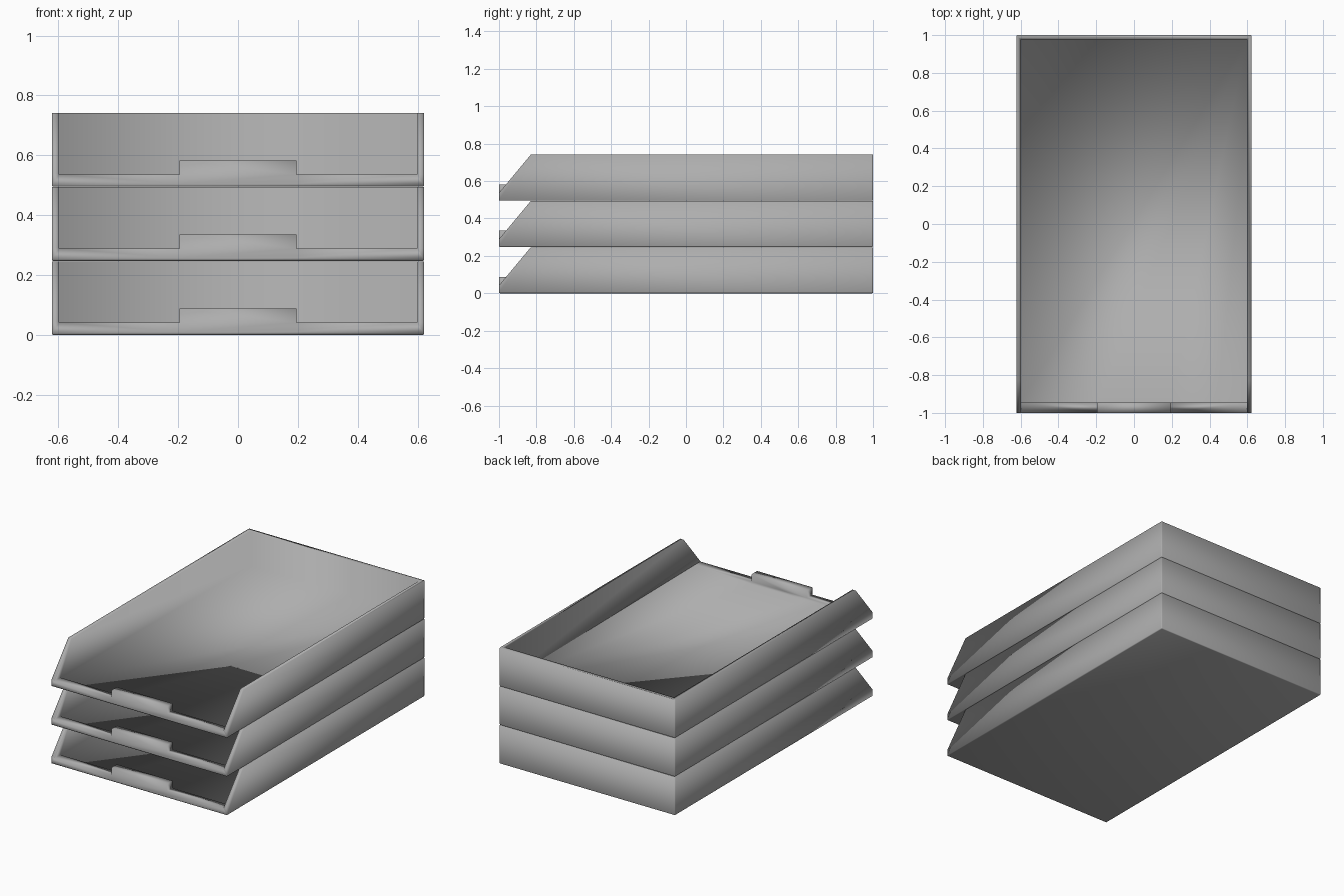
import bpy, bmesh

if "Cube" in bpy.data.objects:
    bpy.data.objects.remove(bpy.data.objects["Cube"])

HALF_W, WALL, TRAY_H, PITCH = 0.622, 0.024, 0.246, 0.2475
FLOOR, LIP = 0.025, 0.041


def prism(name, profile, half_width, bevel=0.0):
    """Extrude a side (y, z) profile symmetrically along x, easing the base and back edges."""
    bm = bmesh.new()
    face = bm.faces.new([bm.verts.new((-half_width, y, z)) for y, z in profile])
    ext = bmesh.ops.extrude_face_region(bm, geom=[face])
    moved = [v for v in ext["geom"] if isinstance(v, bmesh.types.BMVert)]
    bmesh.ops.translate(bm, verts=moved, vec=(2 * half_width, 0, 0))
    bmesh.ops.recalc_face_normals(bm, faces=bm.faces)
    if bevel:
        edges = [e for e in bm.edges if all(v.co.z < 0.001 for v in e.verts)
                 or (all(v.co.y > 0.999 for v in e.verts)
                     and abs(e.verts[0].co.z - e.verts[1].co.z) > 0.1)]
        bmesh.ops.bevel(bm, geom=edges, offset=bevel, segments=2,
                        profile=0.5, affect='EDGES')
    mesh = bpy.data.meshes.new(name)
    bm.to_mesh(mesh)
    bm.free()
    obj = bpy.data.objects.new(name, mesh)
    bpy.context.collection.objects.link(obj)
    return obj


def boolean(target, other, operation):
    mod = target.modifiers.new(operation.lower(), 'BOOLEAN')
    mod.operation, mod.object, mod.solver = operation, other, 'EXACT'
    bpy.context.view_layer.objects.active = target
    bpy.ops.object.modifier_apply(modifier=mod.name)
    bpy.data.objects.remove(other)


# Tray block with sloping front ends
tray = prism("tray_bottom", [(-1, 0), (1, 0), (1, TRAY_H), (-0.83, TRAY_H), (-1, LIP + 0.001)],
             HALF_W, bevel=0.005)

# Open paper space, leaving a low front lip
space = prism("paper_space_cutter", [(-1.1, LIP), (-0.945, LIP), (-0.945, FLOOR),
                                     (1 - WALL, FLOOR), (1 - WALL, 0.4), (-1.1, 0.4)], HALF_W - WALL)
space.hide_render = True
boolean(tray, space, 'DIFFERENCE')

# Raised tab in the middle of the lip
tab = prism("front_tab", [(-1, 0.01), (-0.945, 0.01), (-0.945, 0.088), (-1, 0.088)], 0.196)
boolean(tray, tab, 'UNION')

# Soft shading all over, in a mid-grey
tray.data.shade_smooth()
grey = bpy.data.materials.new("mid_grey")
grey.diffuse_color = (0.42, 0.42, 0.42, 1)
grey.use_nodes = True
grey.node_tree.nodes["Principled BSDF"].inputs["Base Color"].default_value = grey.diffuse_color
tray.data.materials.clear()
tray.data.materials.append(grey)

# Stack of three trays
for i, name in enumerate(("tray_middle", "tray_top"), 1):
    copy = tray.copy()
    copy.data = tray.data.copy()
    copy.name = name
    copy.location.z = i * PITCH
    bpy.context.collection.objects.link(copy)
